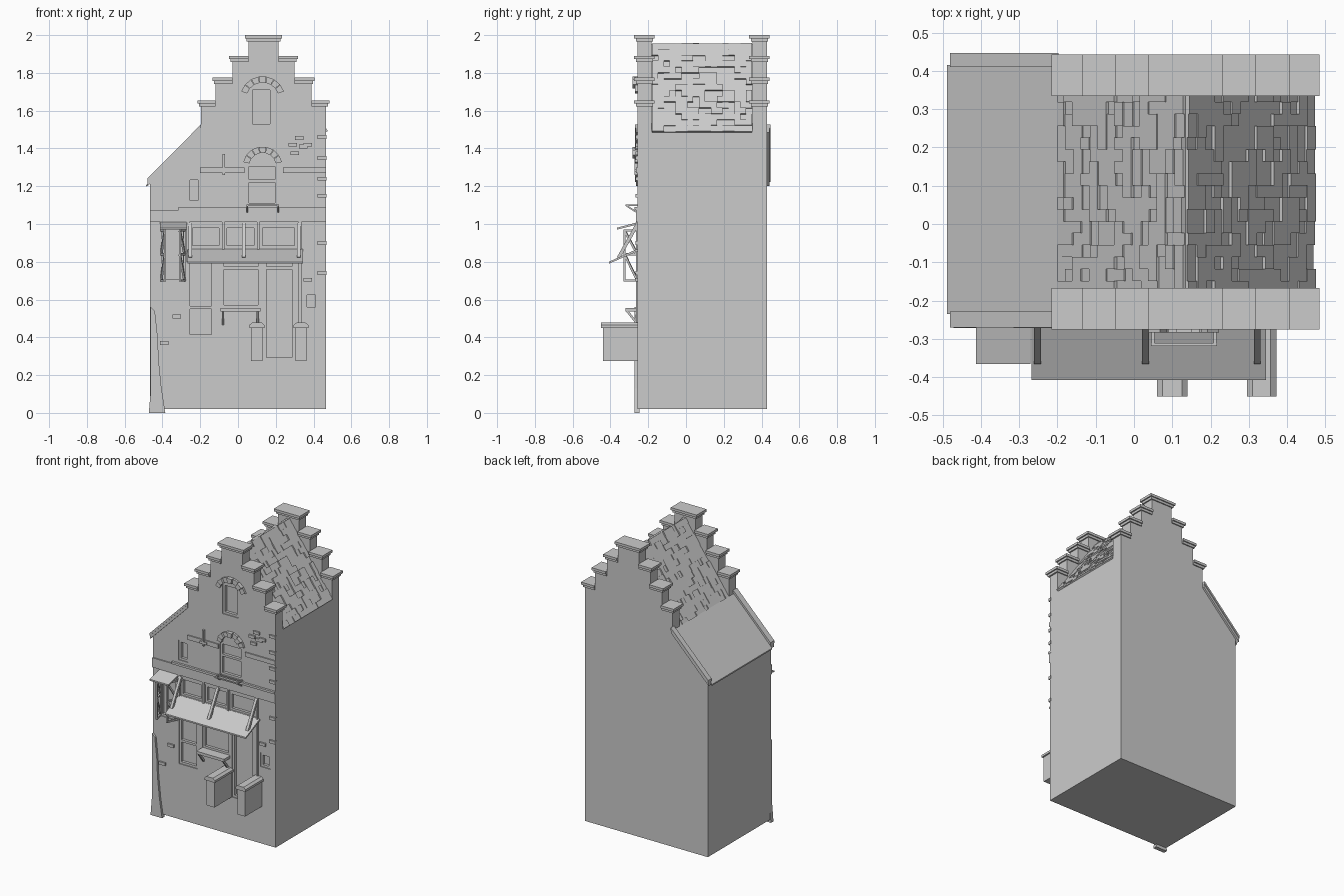
import bpy, bmesh, math, random
from mathutils import Vector, Matrix

random.seed(4)
if "Cube" in bpy.data.objects:
    bpy.data.objects.remove(bpy.data.objects["Cube"])

stone = bpy.data.materials.new("grey_stone")
stone.use_nodes = True
GREY = (0.6, 0.6, 0.6, 1)
stone.diffuse_color = GREY
stone.node_tree.nodes["Principled BSDF"].inputs["Base Color"].default_value = GREY

FRONT, BACK = -0.257, 0.428      # wall planes
MID = 0.135                      # gable axis


def finish(name, bm):
    bmesh.ops.recalc_face_normals(bm, faces=bm.faces)
    mesh = bpy.data.meshes.new(name)
    bm.to_mesh(mesh)
    bm.free()
    mesh.materials.append(stone)
    obj = bpy.data.objects.new(name, mesh)
    bpy.context.collection.objects.link(obj)
    return obj


def add_box(bm, x0, x1, y0, y1, z0, z1, turn=None):
    m = Matrix.Translation(((x0 + x1) / 2, (y0 + y1) / 2, (z0 + z1) / 2))
    m = m @ Matrix.Diagonal((x1 - x0, y1 - y0, z1 - z0, 1))
    bmesh.ops.create_cube(bm, size=1, matrix=turn @ m if turn else m)


def boxes(name, items):
    bm = bmesh.new()
    for item in items:
        add_box(bm, *item)
    return finish(name, bm)


def add_prism(bm, pts, a, b, axis="y"):
    place = (lambda p, t: (p[0], t, p[1])) if axis == "y" else (lambda p, t: (t, p[0], p[1]))
    face = bm.faces.new([bm.verts.new(place(p, a)) for p in pts])
    new = bmesh.ops.extrude_face_region(bm, geom=[face])["geom"]
    shift = (0, b - a, 0) if axis == "y" else (b - a, 0, 0)
    bmesh.ops.translate(bm, vec=shift, verts=[g for g in new if isinstance(g, bmesh.types.BMVert)])


def prism(name, pts, a, b, axis="y"):
    bm = bmesh.new()
    add_prism(bm, pts, a, b, axis)
    return finish(name, bm)


def beams(name, paths, width):
    bm = bmesh.new()
    for p, q in paths:
        p, q = Vector(p), Vector(q)
        turn = Matrix.Translation(p) @ (q - p).to_track_quat("Z", "Y").to_matrix().to_4x4()
        h = width / 2
        add_box(bm, -h, h, -h, h, 0, (q - p).length, turn)
    return finish(name, bm)


# House core under the two roofs
prism("house_core", [(-0.465, 0.02), (0.465, 0.02), (0.465, 1.49), (MID, 1.95),
                     (-0.2, 1.49), (-0.465, 1.215)], -0.182, 0.352)

# Stepped gable walls, front and back
STEPS = [(0.332, 1.63), (0.253, 1.75), (0.165, 1.865), (0.08, 1.975)]
outline = [(-0.465, 0.02), (0.465, 0.02)]
floor = 0.02
for i, (half, top) in enumerate(STEPS):
    edge = min(MID + half, 0.465)
    if i:
        outline.append((edge, floor))
    outline.append((edge, top))
    floor = top
for i in range(len(STEPS) - 1, -1, -1):
    half, top = STEPS[i]
    below = STEPS[i - 1][1] if i else 1.49
    outline += [(MID - half, top), (MID - half, below)]
outline.append((-0.465, 1.215))
facade = prism("front_gable", outline, FRONT, -0.182)
prism("back_gable", outline, 0.352, BACK)

# Two-tier caps on each step
caps = []
for y0, y1 in ((FRONT, -0.182), (0.352, BACK)):
    for i, (half, top) in enumerate(STEPS):
        inner = STEPS[i + 1][0] if i < 3 else 0
        for out, z0, z1 in ((0.009, -0.008, 0.008), (0.018, 0.008, 0.025)):
            o = (MID - half - out, MID - inner, MID + inner, MID + half + out)
            spans = [(o[0], o[1]), (o[2], o[3])] if inner else [(o[0], o[3])]
            caps += [(a, b, y0 - out, y1 + out * 0.8, top + z0, top + z1) for a, b in spans]
boxes("step_caps", caps)

# Uneven tiles on the main roof
bm = bmesh.new()
COLS, ROWS = 17, 15
length = math.hypot(0.33, 0.465)
for side in (-1, 1):
    down = Vector((0.33 * side, 0, -0.465)).normalized()
    across = Vector((0, 1, 0))
    up = down.cross(across) * -side
    up = up if up.z > 0 else -up
    turn = Matrix((down, across, up)).transposed().to_4x4()
    turn.translation = (MID, -0.18, 1.95)
    for r in range(ROWS):
        c = 0
        while c < COLS:
            n = min(random.choice((1, 1, 2, 3)), COLS - c)
            lift = random.choice((0.004, 0.009, 0.013))
            long = min(r + random.choice((1, 1, 2)), ROWS)
            add_box(bm, r * length / ROWS, long * length / ROWS, c * 0.53 / COLS,
                    (c + n) * 0.53 / COLS, -0.01, lift, turn)
            c += n
finish("roof_tiles", bm)

# Lean-to roof and its raised edge trims
slope = [(-0.488, 1.195), (-0.2, 1.494), (-0.2, 1.503), (-0.488, 1.204)]
prism("lean_to_roof", slope, -0.235, 0.415)
bm = bmesh.new()
for y0, y1 in ((-0.27, -0.228), (0.41, 0.447)):
    for lo, hi, inset in ((-0.005, 0.018, 0.006), (0.018, 0.036, 0)):
        add_prism(bm, [(-0.48, 1.205 + lo), (-0.197, 1.49 + lo), (-0.197, 1.49 + hi),
                       (-0.48, 1.205 + hi)], y0 + inset, y1 - inset)
finish("lean_to_trim", bm)

# Windows and doors: recess, inner frame and cross bars
OPENINGS = {
    "attic_window": (0.063, 0.185, 1.515, 1.725, []),
    "upper_window": (0.042, 0.212, 1.095, 1.335, [1.22, 1.305]),
    "small_window": (-0.27, -0.197, 1.11, 1.247, []),
    "shutter_window": (-0.412, -0.275, 0.69, 0.99, []),
    "transom_left": (-0.255, -0.085, 0.87, 0.995, []),
    "transom_middle": (-0.072, 0.1, 0.87, 0.995, []),
    "transom_right": (0.115, 0.315, 0.87, 0.995, []),
    "shop_window": (-0.268, -0.125, 0.4, 0.81, [0.55]),
    "counter_window": (-0.09, 0.12, 0.555, 0.82, [0.76]),
    "front_door": (0.135, 0.3, 0.278, 0.82, [0.76]),
    "peep_window": (0.35, 0.425, 0.545, 0.64, [])}
cuts = []
for name, (x0, x1, z0, z1, bars) in OPENINGS.items():
    cuts.append((x0, x1, FRONT - 0.05, FRONT + 0.025, z0, z1))
    t, y0, y1 = 0.015, FRONT + 0.006, FRONT + 0.03
    parts = [(x0, x0 + t, y0, y1, z0, z1), (x1 - t, x1, y0, y1, z0, z1)]
    parts += [(x0 + t, x1 - t, y0, y1, z, z + t) for z in [z0, z1 - t] + bars]
    boxes(name + "_frame", parts)
cutter = boxes("opening_cutter", cuts)
cutter.hide_render = True
mod = facade.modifiers.new("openings", "BOOLEAN")
mod.object, mod.solver = cutter, "EXACT"
bpy.context.view_layer.objects.active = facade
bpy.ops.object.modifier_apply(modifier=mod.name)
bpy.data.objects.remove(cutter)

# Arched lintels made of separate stones
def arch(name, cz, radius, spread, count):
    bm = bmesh.new()
    for i in range(count):
        a, b = [math.radians(spread * (2 * k / count - 1)) for k in (i + 0.03, i + 0.97)]
        inner, proud = radius - 0.033, 0.014 + 0.012 * (i % 2)
        pts = [(MID - 0.005 + r * math.sin(t), cz + r * math.cos(t))
               for r, t in ((inner, a), (radius, a), (radius, b), (inner, b))]
        add_prism(bm, pts, FRONT - proud, FRONT + 0.01)
    finish(name, bm)


arch("attic_arch", 1.662, 0.12, 71, 7)
arch("upper_arch", 1.305, 0.105, 78, 7)

# Cornice and string courses
P = FRONT - 0.008
boxes("cornice", [(-0.465, 0.465, P, FRONT + 0.01, 1.01, 1.075),
                  (-0.315, 0.467, P - 0.007, FRONT + 0.01, 1.075, 1.09)])
boxes("string_course", [(-0.2, 0.035, P, FRONT + 0.01, 1.27, 1.3),
                        (0.238, 0.465, P, FRONT + 0.01, 1.27, 1.3)])
boxes("wall_anchor", [(-0.081, -0.069, P - 0.007, FRONT, 1.26, 1.37),
                      (-0.1, -0.05, P - 0.007, FRONT, 1.275, 1.29)])

# Shopfront posts
boxes("shop_posts", [(x - 0.007, x + 0.007, P, FRONT + 0.01, z, 1.01) for x, z in
                     ((-0.265, 0.8), (-0.079, 0.8), (0.108, 0.8), (0.328, 0.47))])

# Shop awning with three struts
prism("awning", [(FRONT + 0.01, 0.86), (-0.408, 0.79), (-0.408, 0.8), (FRONT + 0.01, 0.873)],
      -0.268, 0.345, "x")
beams("awning_struts", [((x, FRONT, 1.0), (x, -0.358, 0.82)) for x in (-0.252, 0.03, 0.322)], 0.018)

# Side window canopy and opened shutters
prism("small_canopy", [(FRONT + 0.01, 1.0), (-0.366, 0.97), (-0.366, 0.98), (FRONT + 0.01, 1.012)],
      -0.413, -0.27, "x")
shutters = []
for x, lean in ((-0.407, 0.02), (-0.283, -0.025)):
    hinge, tip = (x, FRONT), (x + lean, -0.325)
    for z in (0.7, 0.84, 0.965):
        shutters.append(((*hinge, z), (*tip, z)))
    for e in (hinge, tip):
        shutters.append(((*e, 0.695), (*e, 0.97)))
    shutters.append(((*hinge, 0.7), (*tip, 0.84)))
    shutters.append(((*hinge, 0.84), (*tip, 0.965)))
beams("shutters", shutters, 0.011)

# Flower rack below the upper window
rack = [((0.045, -0.315, 1.098), (0.217, -0.315, 1.098)),
        ((0.045, -0.28, 1.098), (0.217, -0.28, 1.098))]
for x in (0.05, 0.212):
    rack += [((x, FRONT, 1.098), (x, -0.318, 1.098)), ((x, -0.315, 1.096), (x, FRONT, 1.06))]
beams("flower_rack", rack, 0.008)

# Serving counter with brackets
boxes("counter", [(-0.092, 0.118, -0.32, FRONT + 0.01, 0.537, 0.556)])
beams("counter_brackets", [((x, -0.312, 0.54), (x, FRONT, 0.47)) for x in (-0.08, 0.105)], 0.012)

# Porch walls with bevelled caps
bm = bmesh.new()
for x0, x1 in ((0.07, 0.13), (0.305, 0.362)):
    add_box(bm, x0, x1, -0.44, FRONT + 0.01, 0.275, 0.45)
    add_box(bm, x0 - 0.01, x1 + 0.01, -0.45, FRONT + 0.01, 0.45, 0.465)
    add_prism(bm, [(x0 - 0.01, 0.465), (x1 + 0.01, 0.465), (x1 - 0.005, 0.478), (x0 + 0.005, 0.478)],
              -0.45, FRONT + 0.01)
finish("porch_walls", bm)

# Corner buttress
prism("corner_buttress", [(-0.472, 0), (-0.385, 0), (-0.405, 0.13), (-0.42, 0.28), (-0.425, 0.4),
                          (-0.44, 0.54), (-0.462, 0.56), (-0.462, 0.12)], -0.272, FRONT + 0.012)

# Loose bricks standing proud of the wall
spots = [(0.29, 1.42), (0.325, 1.455), (0.345, 1.41), (0.3, 1.375), (0.37, 1.42), (0.37, 0.705),
         (-0.325, 0.51), (-0.39, 0.37)]
spots += [(0.445, z) for z in (1.46, 1.35, 1.24, 1.15, 0.9, 0.74)]
boxes("proud_bricks", [(x - 0.023, x + 0.023, P - 0.003, FRONT + 0.01, z - 0.01, z + 0.01)
                       for x, z in spots])
